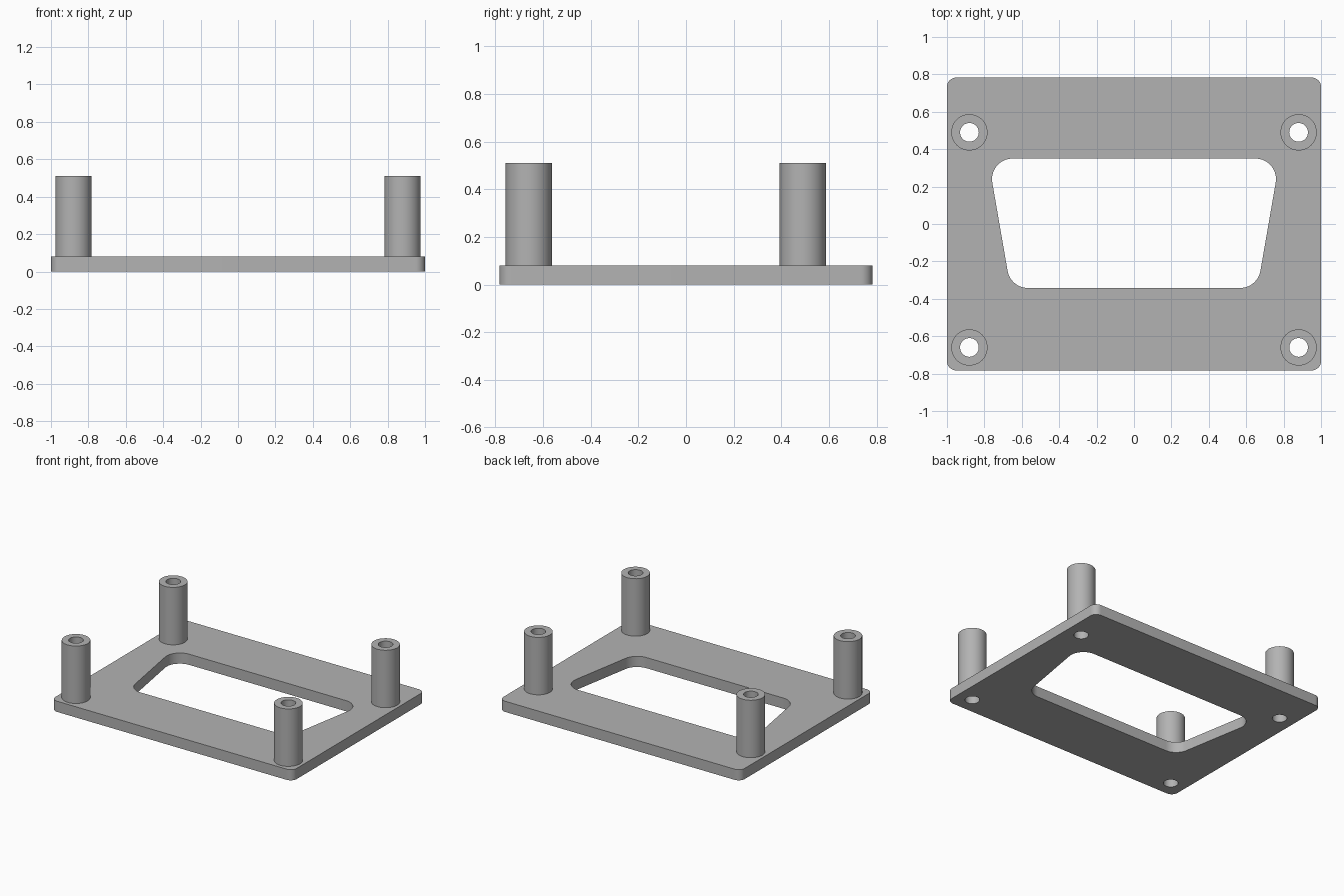
import bpy, bmesh
from math import sin, cos, tan, pi, radians
from mathutils import Vector

cube = bpy.data.objects.get("Cube")
if cube:
    bpy.data.objects.remove(cube, do_unlink=True)

PLATE_TOP, POST_TOP = 0.08, 0.51
POST_R, BORE_R = 0.097, 0.05
POSTS = [(x, y) for x in (-0.88, 0.88) for y in (-0.66, 0.49)]

grey = bpy.data.materials.new("grey_plastic")
grey.use_nodes = True
colour = (0.45, 0.45, 0.45, 1)
grey.diffuse_color = colour
grey.node_tree.nodes["Principled BSDF"].inputs["Base Color"].default_value = colour


def circle(cx, cy, r, n=48):
    return [(cx + r * cos(2 * pi * i / n), cy + r * sin(2 * pi * i / n)) for i in range(n)]


def rounded(corners, r, steps=10):
    """Round each corner of a counter-clockwise convex outline."""
    pts = []
    for i, c in enumerate(corners):
        p = Vector(c)
        a = (Vector(corners[i - 1]) - p).normalized()
        b = (Vector(corners[(i + 1) % len(corners)]) - p).normalized()
        half = a.angle(b) / 2
        centre = p + (a + b).normalized() * r / sin(half)
        start = p + a * r / tan(half) - centre
        turn = pi - 2 * half
        for k in range(steps + 1):
            t = turn * k / steps
            pts.append((centre.x + start.x * cos(t) - start.y * sin(t),
                        centre.y + start.x * sin(t) + start.y * cos(t)))
    return pts


def add_loop(bm, pts, z):
    verts = [bm.verts.new((x, y, z)) for x, y in pts]
    for i, v in enumerate(verts):
        bm.edges.new((verts[i - 1], v))
    return verts


def finish(name, bm):
    bmesh.ops.recalc_face_normals(bm, faces=bm.faces[:])
    mesh = bpy.data.meshes.new(name)
    bm.to_mesh(mesh)
    bm.free()
    mesh.materials.append(grey)
    obj = bpy.data.objects.new(name, mesh)
    bpy.context.collection.objects.link(obj)
    bpy.ops.object.select_all(action='DESELECT')
    obj.select_set(True)
    bpy.context.view_layer.objects.active = obj
    bpy.ops.object.shade_smooth_by_angle(angle=radians(30))


# Base plate: rounded outline with a tapered window and four screw holes
bm = bmesh.new()
add_loop(bm, rounded([(-1, -0.783), (1, -0.783), (1, 0.783), (-1, 0.783)], 0.05), 0)
add_loop(bm, rounded([(-0.66, -0.342), (0.66, -0.342), (0.78, 0.35), (-0.78, 0.35)], 0.11), 0)
for x, y in POSTS:
    add_loop(bm, circle(x, y, BORE_R), 0)
bmesh.ops.triangle_fill(bm, edges=bm.edges[:], use_beauty=True, normal=(0, 0, 1))
top = bmesh.ops.extrude_face_region(bm, geom=bm.faces[:], use_keep_orig=True)
bmesh.ops.translate(bm, vec=(0, 0, PLATE_TOP),
                    verts=[g for g in top["geom"] if isinstance(g, bmesh.types.BMVert)])
finish("base_plate", bm)

# Hollow standoff posts, with bores lined up with the plate holes
for (x, y), name in zip(POSTS, ("front_right", "back_right", "front_left", "back_left")):
    bm = bmesh.new()
    rings = [add_loop(bm, circle(x, y, r), z) for r, z in
             ((POST_R, PLATE_TOP), (POST_R, POST_TOP), (BORE_R, POST_TOP), (BORE_R, PLATE_TOP))]
    for low, high in zip(rings, rings[1:]):
        for i in range(len(low)):
            bm.faces.new((low[i - 1], low[i], high[i], high[i - 1]))
    finish(name + "_post", bm)
